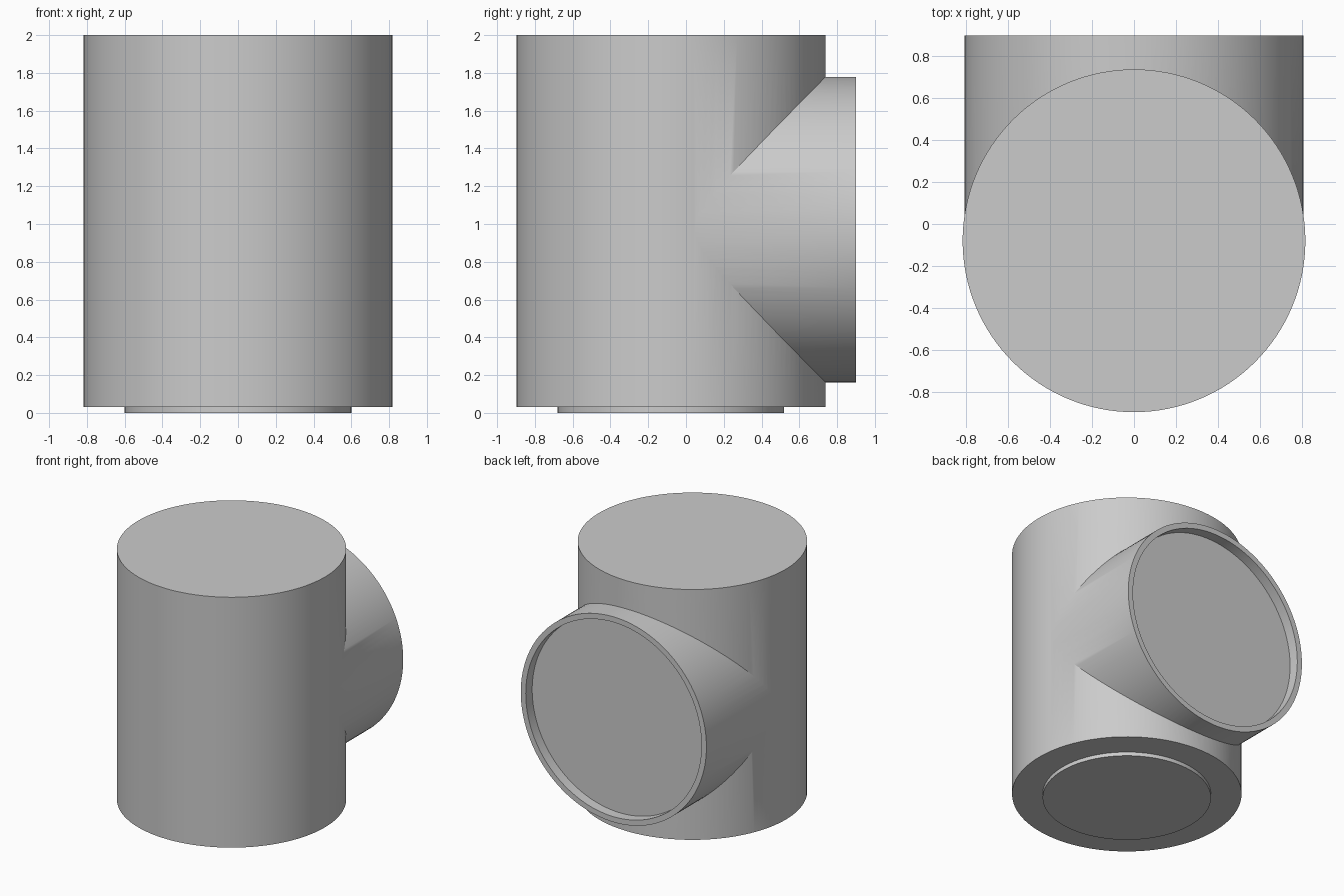
import bpy, math
from mathutils import Matrix

cube = bpy.data.objects.get("Cube")
if cube:
    bpy.data.objects.remove(cube, do_unlink=True)

SEGMENTS = 128
AXIS_Y = -0.08      # vertical axis of the body
BRANCH_Z = 0.97     # height of the side branch axis

grey = bpy.data.materials.new("plain grey")
grey.use_nodes = True
colour = (0.6, 0.6, 0.6, 1)
grey.diffuse_color = colour
grey.node_tree.nodes["Principled BSDF"].inputs["Base Color"].default_value = colour


def lathe(name, profile, matrix):
    """Closed solid of revolution about local z from (radius, height) points."""
    verts, faces = [], []
    for r, h in profile:
        for i in range(SEGMENTS):
            a = math.tau * i / SEGMENTS
            verts.append((r * math.cos(a), r * math.sin(a), h))
    for k in range(len(profile) - 1):
        for i in range(SEGMENTS):
            j = (i + 1) % SEGMENTS
            lo, hi = k * SEGMENTS, (k + 1) * SEGMENTS
            faces.append((lo + i, lo + j, hi + j, hi + i))
    faces.append(tuple(reversed(range(SEGMENTS))))
    last = (len(profile) - 1) * SEGMENTS
    faces.append(tuple(range(last, last + SEGMENTS)))
    mesh = bpy.data.meshes.new(name)
    mesh.from_pydata(verts, [], faces)
    mesh.transform(matrix)
    mesh.materials.append(grey)
    obj = bpy.data.objects.new(name, mesh)
    bpy.context.collection.objects.link(obj)
    return obj


# Upright body with a stepped round foot
body = lathe("pipe_body", [(0.6, 0), (0.6, 0.03), (0.818, 0.03), (0.818, 2)],
             Matrix.Translation((0, AXIS_Y, 0)))

# Side branch towards the back, with a recessed end
branch = lathe("side_branch", [(0.808, 0), (0.808, 0.98), (0.765, 0.98), (0.765, 0.9)],
               Matrix.Translation((0, AXIS_Y, BRANCH_Z)) @ Matrix.Rotation(-math.pi / 2, 4, "X"))

# Join both into one clean skin
union = body.modifiers.new("join_branch", "BOOLEAN")
union.operation = "UNION"
union.solver = "EXACT"
union.object = branch
bpy.ops.object.select_all(action="DESELECT")
body.select_set(True)
bpy.context.view_layer.objects.active = body
bpy.ops.object.modifier_apply(modifier=union.name)
bpy.data.objects.remove(branch, do_unlink=True)
bpy.ops.object.shade_smooth_by_angle(angle=math.radians(30))
